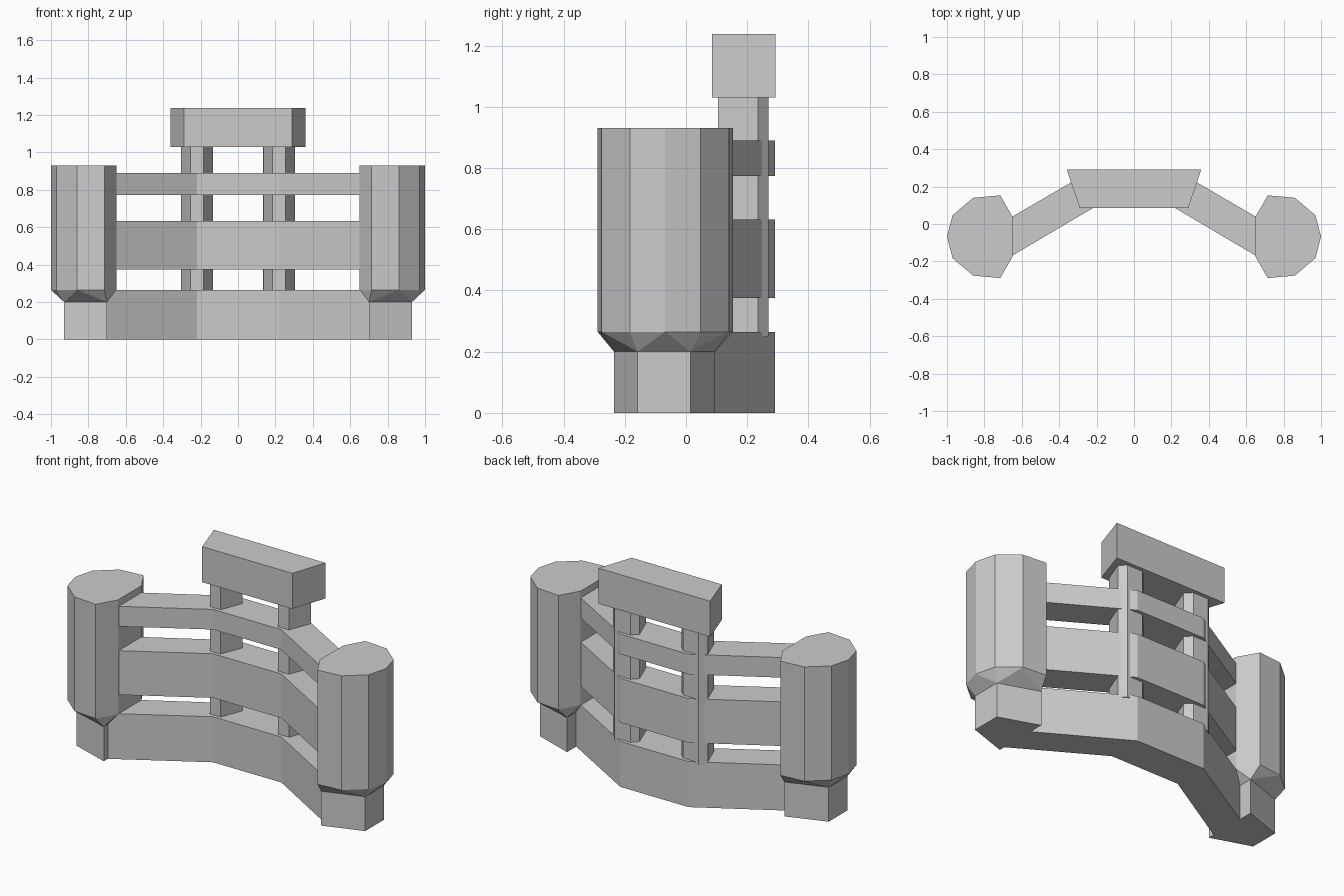
import bpy
import bmesh

# Remove the default cube
cube = bpy.data.objects.get("Cube")
if cube:
    bpy.data.objects.remove(cube, do_unlink=True)

# One plain stone colour
stone = bpy.data.materials.new("stone_grey")
stone.use_nodes = True
GREY = (0.6, 0.6, 0.6, 1)
stone.diffuse_color = GREY
stone.node_tree.nodes["Principled BSDF"].inputs["Base Color"].default_value = GREY


def finish(name, bm):
    bmesh.ops.recalc_face_normals(bm, faces=bm.faces)
    mesh = bpy.data.meshes.new(name)
    bm.to_mesh(mesh)
    bm.free()
    mesh.materials.append(stone)
    obj = bpy.data.objects.new(name, mesh)
    bpy.context.collection.objects.link(obj)
    return obj


def prism(name, plan, z0, z1):
    """Extrude a plan outline from z0 up to z1."""
    bm = bmesh.new()
    low = [bm.verts.new((x, y, z0)) for x, y in plan]
    high = [bm.verts.new((x, y, z1)) for x, y in plan]
    bm.faces.new(low)
    bm.faces.new(high)
    n = len(plan)
    for i in range(n):
        j = (i + 1) % n
        bm.faces.new((low[i], low[j], high[j], high[i]))
    return finish(name, bm)


def hull(name, rings):
    """Convex skin around (plan, height) rings."""
    bm = bmesh.new()
    for plan, z in rings:
        for x, y in plan:
            bm.verts.new((x, y, z))
    bmesh.ops.convex_hull(bm, input=bm.verts)
    bmesh.ops.dissolve_limit(bm, angle_limit=0.02, verts=bm.verts, edges=bm.edges)
    return finish(name, bm)


def flip(plan, side):
    return [(side * x, y) for x, y in plan]


# Plans of the end towers, their feet and the posts
TOWER_BACK = [(0.65, 0.04), (0.715, 0.153), (0.86, 0.14), (0.97, 0.047), (1.0, -0.068)]
AXIS = -0.068
TOWER = TOWER_BACK + [(x, 2 * AXIS - y) for x, y in reversed(TOWER_BACK[:-1])]
FOOT = [(0.70, 0.095), (0.93, 0.015), (0.93, -0.158), (0.70, -0.235)]
POST = [(-0.035, 0.105), (0.035, 0.105), (0.085, 0.235),
        (0.05, 0.27), (-0.05, 0.27), (-0.085, 0.235)]

for label, side in (("left", 1), ("right", -1)):
    tower, foot = flip(TOWER, side), flip(FOOT, side)
    prism(label + "_tower", tower, 0.265, 0.93)
    hull(label + "_tower_taper", [(foot, 0.2), (tower, 0.265)])
    prism(label + "_tower_foot", foot, 0, 0.2)
    prism(label + "_post", [(x + side * 0.22, y) for x, y in POST], 0.25, 1.04)

# Bent wall bands running between the towers
half_front = [(0.72, -0.21), (0.22, 0.085)]
half_back = [(0.22, 0.29), (0.72, -0.001)]
half = half_front + flip(half_front[::-1], -1)
BAND = half + flip(half_back[::-1], -1) + half_back
for name, z0, z1 in (("base_wall", 0, 0.265), ("middle_band", 0.375, 0.632),
                     ("upper_band", 0.773, 0.89)):
    prism(name, BAND, z0, z1)

# Cap block on the posts
prism("cap_block", [(-0.29, 0.085), (0.29, 0.085), (0.36, 0.292), (-0.36, 0.292)],
      1.03, 1.237)
